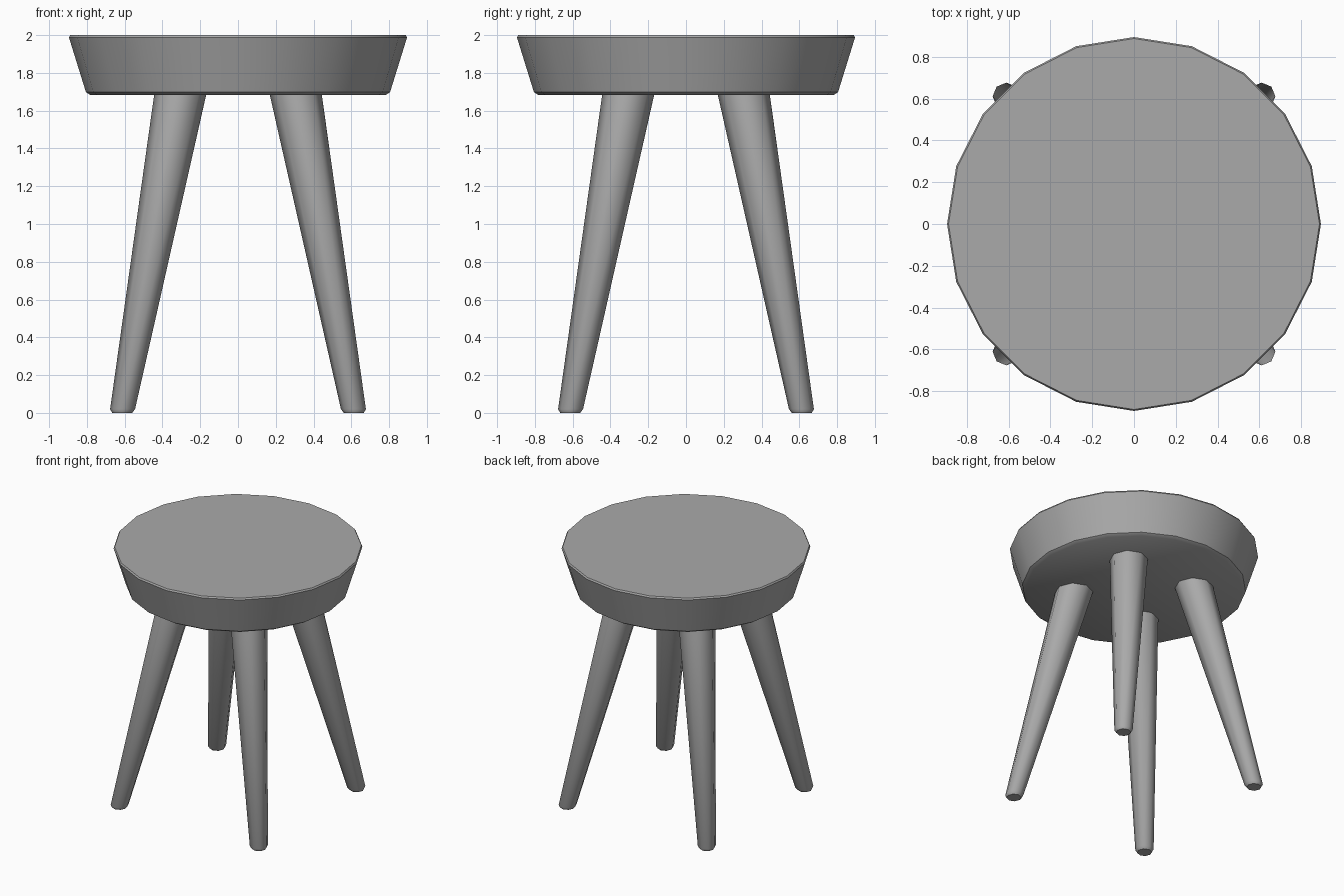
import bpy
import bmesh
import math

cube = bpy.data.objects.get("Cube")
if cube:
    bpy.data.objects.remove(cube, do_unlink=True)

grey = bpy.data.materials.new("plain_grey")
grey.use_nodes = True
colour = (0.4, 0.4, 0.4, 1)
grey.diffuse_color = colour
grey.node_tree.nodes["Principled BSDF"].inputs["Base Color"].default_value = colour


def stacked_rings(name, sides, rings, smooth_angle):
    """Loft level rings given as (x, y, z, radius) from bottom to top."""
    bm = bmesh.new()
    loops = []
    for x, y, z, radius in rings:
        angles = [math.tau * i / sides for i in range(sides)]
        loops.append([bm.verts.new((x + radius * math.cos(a),
                                    y + radius * math.sin(a), z)) for a in angles])
    for low, high in zip(loops, loops[1:]):
        for i in range(sides):
            j = (i + 1) % sides
            bm.faces.new((low[i], low[j], high[j], high[i]))
    bm.faces.new(loops[0][::-1])
    bm.faces.new(loops[-1])
    mesh = bpy.data.meshes.new(name)
    bm.to_mesh(mesh)
    bm.free()
    mesh.materials.append(grey)
    obj = bpy.data.objects.new(name, mesh)
    bpy.context.collection.objects.link(obj)
    bpy.ops.object.select_all(action="DESELECT")
    obj.select_set(True)
    bpy.context.view_layer.objects.active = obj
    bpy.ops.object.shade_smooth_by_angle(angle=math.radians(smooth_angle))
    return obj


# Round seat, flaring upward, with chamfered rims
stacked_rings("seat", 20, [(0, 0, 1.682, 0.78), (0, 0, 1.698, 0.805),
                           (0, 0, 1.988, 0.895), (0, 0, 2.0, 0.888)], 40)

# Splayed, tapered legs with chamfered feet
for side, sx in (("left", 1), ("right", -1)):
    for end, sy in (("front", -1), ("back", 1)):
        profile = [(0.613, 0, 0.053), (0.611, 0.02, 0.066), (0.305, 1.69, 0.138)]
        rings = [(sx * c, sy * c, z, r) for c, z, r in profile]
        stacked_rings(f"{end}_{side}_leg", 8, rings, 50)
